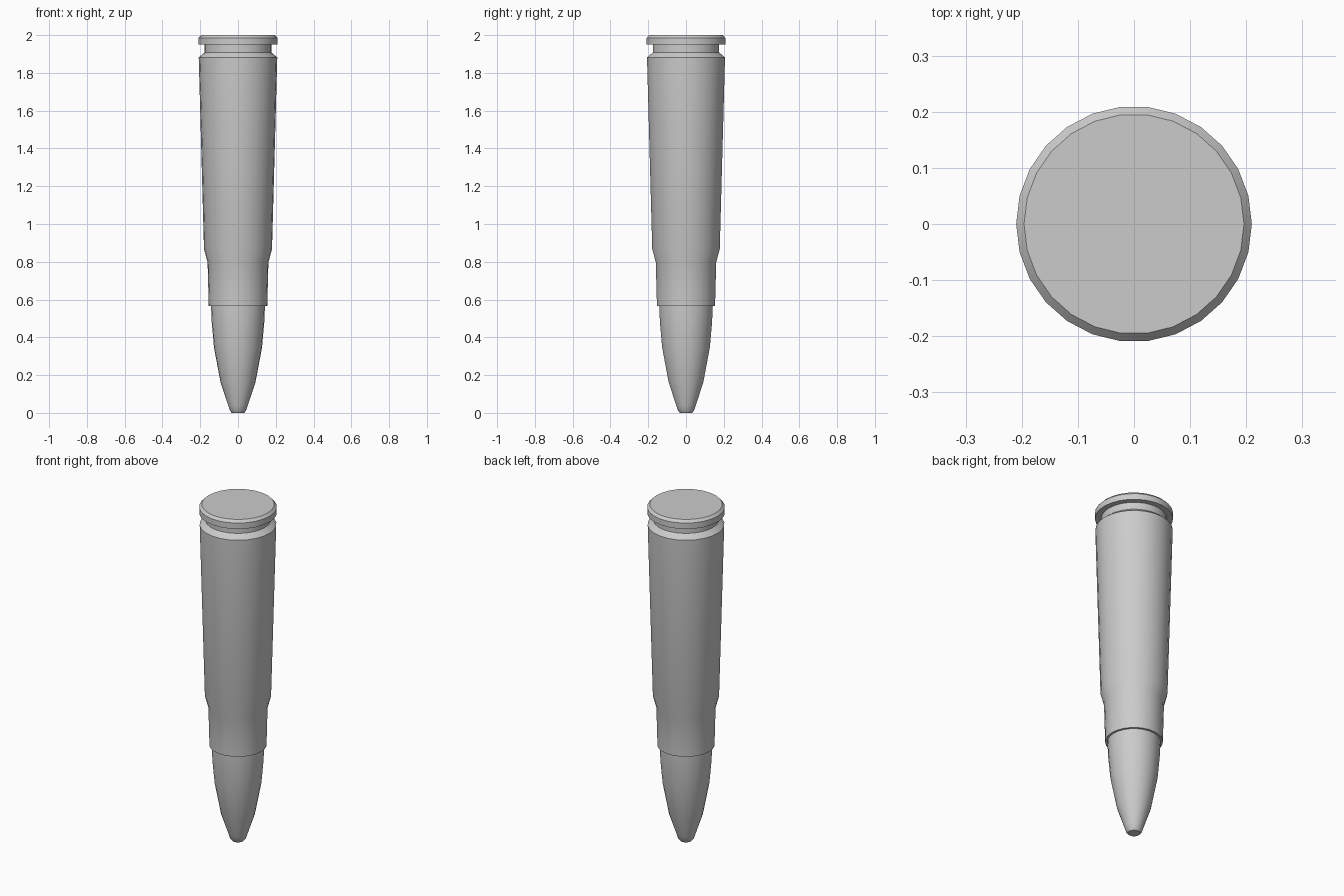
import bpy, bmesh, math

if "Cube" in bpy.data.objects:
    bpy.data.objects.remove(bpy.data.objects["Cube"])

SIDES = 26


def lathe(name, profile):
    """Closed solid of revolution from (radius, z) points, listed bottom to top."""
    bm = bmesh.new()
    rings = []
    for r, z in profile:
        rings.append([bm.verts.new((r * math.cos(2 * math.pi * i / SIDES),
                                    r * math.sin(2 * math.pi * i / SIDES), z))
                      for i in range(SIDES)])
    for a, b in zip(rings, rings[1:]):
        for i in range(SIDES):
            j = (i + 1) % SIDES
            bm.faces.new((a[i], a[j], b[j], b[i]))
    bm.faces.new(rings[0][::-1])
    bm.faces.new(rings[-1])
    bmesh.ops.recalc_face_normals(bm, faces=bm.faces)
    mesh = bpy.data.meshes.new(name)
    bm.to_mesh(mesh)
    bm.free()
    obj = bpy.data.objects.new(name, mesh)
    bpy.context.collection.objects.link(obj)
    bpy.ops.object.select_all(action='DESELECT')
    obj.select_set(True)
    bpy.context.view_layer.objects.active = obj
    bpy.ops.object.shade_smooth_by_angle(angle=math.radians(30))
    return obj


# Tapered case: neck, shoulder, body, extractor groove and bevelled rim
lathe("case", [(0.155, 0.567), (0.161, 0.797), (0.18, 0.867), (0.208, 1.882),
               (0.177, 1.908), (0.177, 1.95), (0.21, 1.95), (0.21, 1.985),
               (0.196, 2.0)])

# Pointed tip with a small blunt end, seated slightly inside the neck
lathe("tip", [(0.033, 0.0), (0.043, 0.012), (0.052, 0.04), (0.092, 0.16),
              (0.127, 0.345), (0.139, 0.48), (0.143, 0.57), (0.143, 0.6)])
